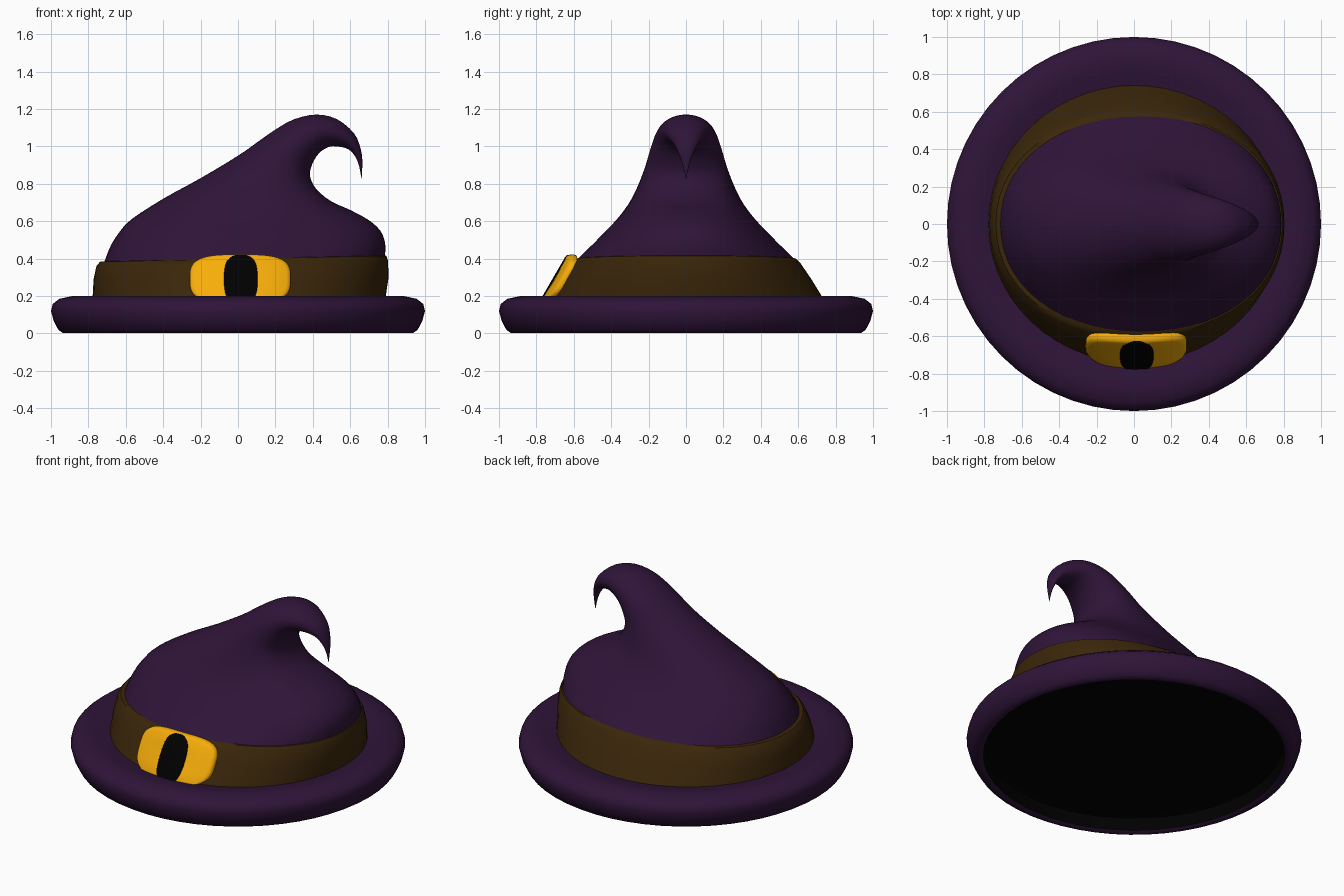
import bpy, bmesh, math
from mathutils import Vector

if "Cube" in bpy.data.objects:
    bpy.data.objects.remove(bpy.data.objects["Cube"])

SEG = 56

def material(name, rgb):
    m = bpy.data.materials.new(name)
    m.diffuse_color = (*rgb, 1)
    m.use_nodes = True
    m.node_tree.nodes["Principled BSDF"].inputs["Base Color"].default_value = m.diffuse_color
    return m

purple = material("purple felt", (0.028, 0.007, 0.04))
brown = material("brown band", (0.042, 0.019, 0.003))
gold = material("gold", (0.93, 0.42, 0.003))
black = material("black", (0.0, 0.0, 0.0))

def loft(name, rings, mat, cap_start=False, cap_end=False, angle=40):
    """Skin a list of closed rings that all have the same point count."""
    bm = bmesh.new()
    vs = [[bm.verts.new(p) for p in r] for r in rings]
    n = len(rings[0])
    for a, b in zip(vs, vs[1:]):
        for i in range(n):
            j = (i + 1) % n
            bm.faces.new((a[i], a[j], b[j], b[i]))
    if cap_start:
        bm.faces.new(vs[0][::-1])
    if cap_end:
        bm.faces.new(vs[-1])
    me = bpy.data.meshes.new(name)
    bm.to_mesh(me)
    bm.free()
    me.materials.append(mat)
    ob = bpy.data.objects.new(name, me)
    bpy.context.collection.objects.link(ob)
    bpy.ops.object.select_all(action='DESELECT')
    bpy.context.view_layer.objects.active = ob
    ob.select_set(True)
    bpy.ops.object.shade_smooth_by_angle(angle=math.radians(angle))
    return ob

def spow(v, power):
    return math.copysign(abs(v) ** (2 / power), v)

def section(s):
    """(Super)ellipse from left point to right point in xz, half width w in y."""
    lx, lz, rx, rz, w = s[:5]
    power = s[5] if len(s) > 5 else 2
    c = Vector(((lx + rx) / 2, 0, (lz + rz) / 2))
    u = Vector(((rx - lx) / 2, 0, (rz - lz) / 2))
    v = Vector((0, w, 0))
    return [c + u * spow(math.cos(t), power) + v * spow(math.sin(t), power)
            for t in (2 * math.pi * i / SEG for i in range(SEG))]

def smooth(keys, steps):
    """Catmull-Rom interpolation between key tuples."""
    out = []
    for i in range(len(keys) - 1):
        p0, p1 = keys[max(i - 1, 0)], keys[i]
        p2, p3 = keys[i + 1], keys[min(i + 2, len(keys) - 1)]
        for k in range(steps):
            t = k / steps
            out.append(tuple(
                0.5 * (2 * b + (c - a) * t + (2 * a - 5 * b + 4 * c - d) * t * t
                       + (3 * b - a - 3 * c + d) * t ** 3)
                for a, b, c, d in zip(p0, p1, p2, p3)))
    return out + [keys[-1]]

# Brim: lathe profile with a rounded ridge that dips toward the band
brim = [(0.90, 0.012), (0.915, 0.002), (0.935, 0.002), (0.96, 0.018), (0.985, 0.065),
        (1.0, 0.12), (0.99, 0.158), (0.955, 0.185), (0.89, 0.199), (0.84, 0.196),
        (0.79, 0.186), (0.74, 0.175), (0.68, 0.17)]
loft("brim", [section((-r, z, r, z, r)) for r, z in brim], purple)

# Underside: dark recess inside the brim
loft("underside", [section((-r, z, r, z, r)) for r, z in ((0.85, 0.1), (0.89, 0.09), (0.903, 0.011))],
     black, cap_start=True)

# Crown: left point, right point, half depth and squareness, up to the curled tip
crown = [(-0.73, 0.34, 0.78, 0.37, 0.615, 2.1), (-0.712, 0.39, 0.787, 0.43, 0.567, 2.12),
         (-0.68, 0.47, 0.785, 0.49, 0.495, 2.2), (-0.635, 0.54, 0.76, 0.55, 0.432, 2.25),
         (-0.57, 0.61, 0.70, 0.605, 0.372, 2.25), (-0.40, 0.72, 0.60, 0.66, 0.308, 2.2),
         (-0.20, 0.83, 0.50, 0.705, 0.265, 2.1), (0.0, 0.95, 0.42, 0.77, 0.227, 2),
         (0.10, 1.02, 0.385, 0.84, 0.205, 2), (0.20, 1.09, 0.395, 0.90, 0.185, 2),
         (0.30, 1.145, 0.43, 0.96, 0.163, 2), (0.42, 1.17, 0.48, 0.995, 0.137, 2),
         (0.53, 1.145, 0.525, 1.0, 0.108, 2), (0.62, 1.07, 0.59, 0.985, 0.07, 2),
         (0.655, 0.99, 0.63, 0.94, 0.04, 2), (0.665, 0.92, 0.65, 0.885, 0.018, 2),
         (0.661, 0.828, 0.659, 0.828, 0.001, 2)]
loft("crown", [section(s) for s in smooth(crown, 3)], purple, cap_end=True, angle=60)

# Band: tapered, slightly tilted ring with a narrow lip against the crown
band = [(-0.779, 0.165, 0.785, 0.165, 0.747), (-0.772, 0.29, 0.805, 0.30, 0.667, 2.06),
        (-0.757, 0.36, 0.802, 0.39, 0.612, 2.1), (-0.738, 0.383, 0.793, 0.415, 0.588, 2.12),
        (-0.70, 0.387, 0.77, 0.42, 0.56, 2.12)]
loft("band", [section(s) for s in band], brown)

def buckle_y(x, z):
    """Front surface of the buckle, curved like the band."""
    w = 0.762 - (z - 0.2) * 0.58
    return -w * math.sqrt(1 - ((x - 0.01) / 0.82) ** 2)

def pad(name, cx, cz, hx, hz, back, front, power, mat):
    """Rounded plate that follows the buckle surface."""
    def ring(scale, off):
        pts = []
        for i in range(SEG):
            t = 2 * math.pi * i / SEG
            x = cx + hx * scale * spow(math.cos(t), power)
            z = cz + hz * scale * spow(math.sin(t), power)
            pts.append((x, buckle_y(x, z) - off, z))
        return pts
    d = front - back
    rings = [(0.02, 0), (0.5, 0), (0.97, 0), (1, 0.25), (1, 0.7), (0.97, 0.92),
             (0.92, 1), (0.5, 1), (0.02, 1)]
    loft(name, [ring(s, back + d * k) for s, k in rings], mat, True, True, 50)

# Buckle plate and its dark centre
pad("buckle", 0.012, 0.292, 0.27, 0.13, -0.045, 0.0, 3.3, gold)
pad("buckle_centre", 0.015, 0.29, 0.09, 0.13, -0.02, 0.005, 3, black)
